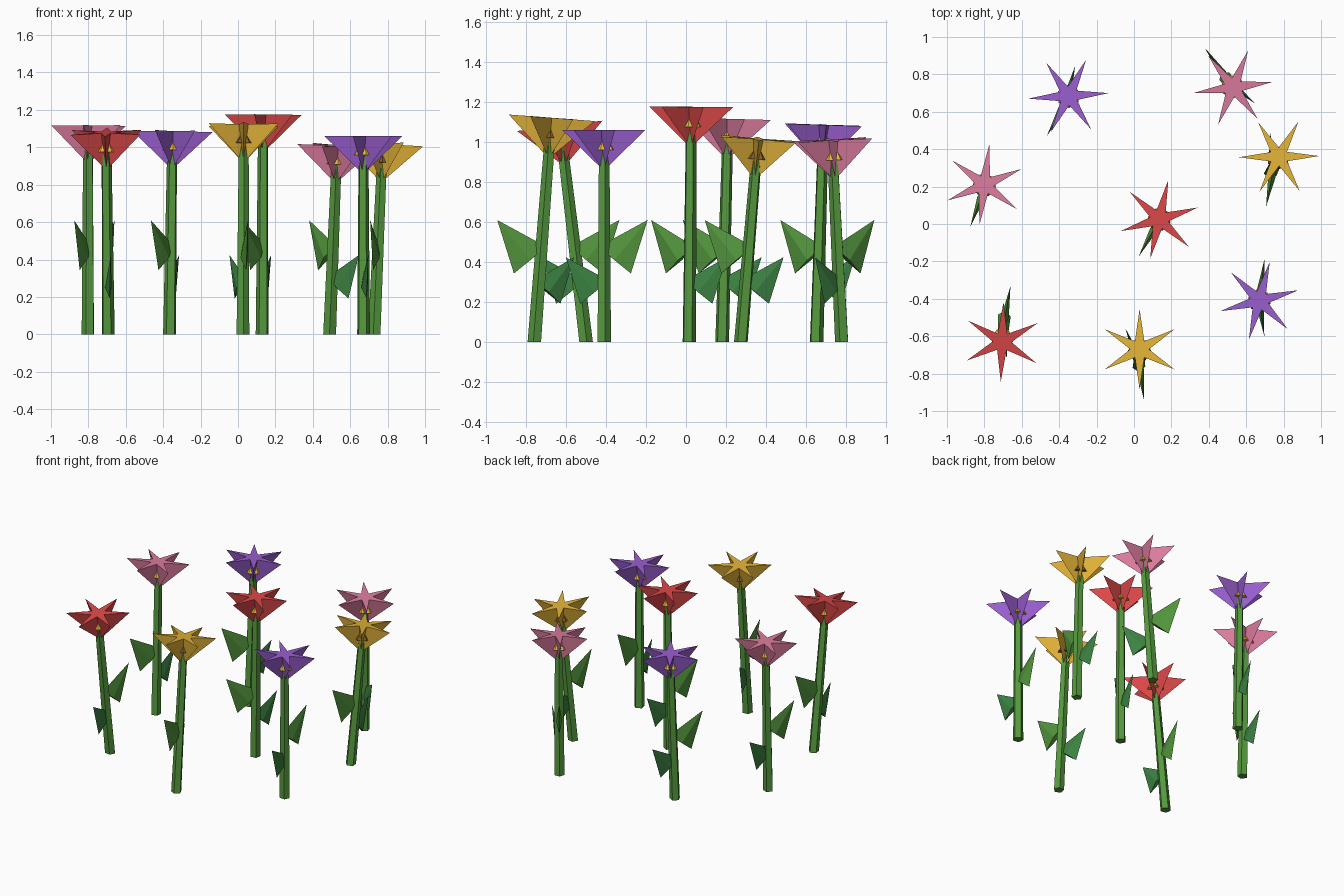
import bpy, bmesh
from math import sin, cos, radians
from mathutils import Vector, Matrix

if "Cube" in bpy.data.objects:
    bpy.data.objects.remove(bpy.data.objects["Cube"])


def material(name, rgb):
    """Flat material from 0-255 display colour."""
    lin = [((c / 255 + 0.055) / 1.055) ** 2.4 for c in rgb] + [1]
    m = bpy.data.materials.new(name)
    m.use_nodes = True
    m.diffuse_color = lin
    bsdf = m.node_tree.nodes["Principled BSDF"]
    bsdf.inputs["Base Color"].default_value = lin
    bsdf.inputs["Roughness"].default_value = 0.8
    return m


MATS = {
    "red": material("red petal", (220, 72, 72)),
    "yellow": material("yellow petal", (226, 178, 56)),
    "purple": material("purple petal", (153, 94, 206)),
    "pink": material("pink petal", (220, 124, 158)),
    "gold": material("gold centre", (230, 186, 60)),
    "brown": material("brown centre", (132, 94, 34)),
    "stem": material("stem green", (86, 154, 62)),
    "leaf": material("leaf green", (82, 148, 60)),
    "low_leaf": material("deep leaf green", (60, 130, 66)),
}


def make_object(name, solids, mat, matrix):
    """One object made of several convex solids, each given by its corners."""
    bm = bmesh.new()
    for corners in solids:
        verts = [bm.verts.new(matrix @ Vector(c)) for c in corners]
        bmesh.ops.convex_hull(bm, input=verts)
    bmesh.ops.recalc_face_normals(bm, faces=bm.faces[:])
    mesh = bpy.data.meshes.new(name)
    bm.to_mesh(mesh)
    bm.free()
    mesh.materials.append(MATS[mat])
    obj = bpy.data.objects.new(name, mesh)
    bpy.context.collection.objects.link(obj)


def ring(n, r, z, turn=0):
    return [(r * cos(radians(turn + 360 * i / n)),
             r * sin(radians(turn + 360 * i / n)), z) for i in range(n)]


def petal(angle):
    """Deep wedge, flat on top, running out to a point."""
    rot = Matrix.Rotation(radians(angle), 3, "Z")
    pts = [(-0.01, -0.033, 0), (-0.01, 0.033, 0), (0.02, 0, -0.185), (0.215, 0, 0)]
    return [rot @ Vector(p) for p in pts]


def leaf(size):
    """Flattened four-sided cone leaning up and outward from the stem."""
    base, tip = Vector((0.055, 0, 0)), Vector((0.22, 0, 0.2))
    along = (tip - base).normalized()
    across = Vector((-along.z, 0, along.x)) * 0.105
    side = Vector((0, 0.02, 0))
    return [p * size for p in (base + across, base - across, base + side, base - side, tip)]


def flower(colour, root, head, petal_turn, leaf_turn):
    root, head = Vector((*root, 0)), Vector(head)
    tilt = (head - root).to_track_quat("Z", "Y").to_euler()
    lean = Vector((0, 0, 1)).rotation_difference(head - root).to_matrix().to_4x4()
    crown = Matrix.Translation(head) @ lean
    # Stem
    top = root.lerp(head, 0.92)
    stem = [root + Vector(p) for p in ring(5, 0.036, 0, leaf_turn)]
    stem += [top + Vector(p) for p in ring(5, 0.028, 0, leaf_turn)]
    make_object(colour + "_flower_stem", [stem], "stem", Matrix())
    # Petals and centre
    make_object(colour + "_flower_petals",
                [petal(petal_turn + 60 * i) for i in range(6)], colour, crown)
    cone = ring(6, 0.062, -0.1, petal_turn + 30) + [(0, 0, -0.005)]
    make_object(colour + "_flower_centre", [cone],
                "brown" if colour == "yellow" else "gold", crown)
    # Upper and lower leaf
    for name, z, size, turn, mat in (("upper", 0.41, 1, leaf_turn, "leaf"),
                                     ("lower", 0.25, 0.87, leaf_turn - 165, "low_leaf")):
        place = (Matrix.Translation(root.lerp(head, z / head.z))
                 @ Matrix.Rotation(radians(turn), 4, "Z"))
        make_object(f"{colour}_flower_{name}_leaf", [leaf(size)], mat, place)


# colour, stem foot, flower top, petal turn, leaf turn
flower("purple", (-0.365, 0.65), (-0.35, 0.685, 1.085), 4, 241)
flower("pink", (0.49, 0.78), (0.53, 0.73, 1.01), 8, 125)
flower("red", (0.13, 0.015), (0.135, 0.025, 1.175), 17, 241)
flower("yellow", (0.73, 0.275), (0.775, 0.36, 1.015), 1, 259)
flower("red", (-0.695, -0.5), (-0.705, -0.63, 1.08), 28, 80)
flower("yellow", (0.025, -0.755), (0.03, -0.67, 1.12), 30, 277)
flower("pink", (-0.8, 0.18), (-0.8, 0.21, 1.115), 23, 250)
flower("purple", (0.67, -0.41), (0.67, -0.41, 1.06), 15, 83)
